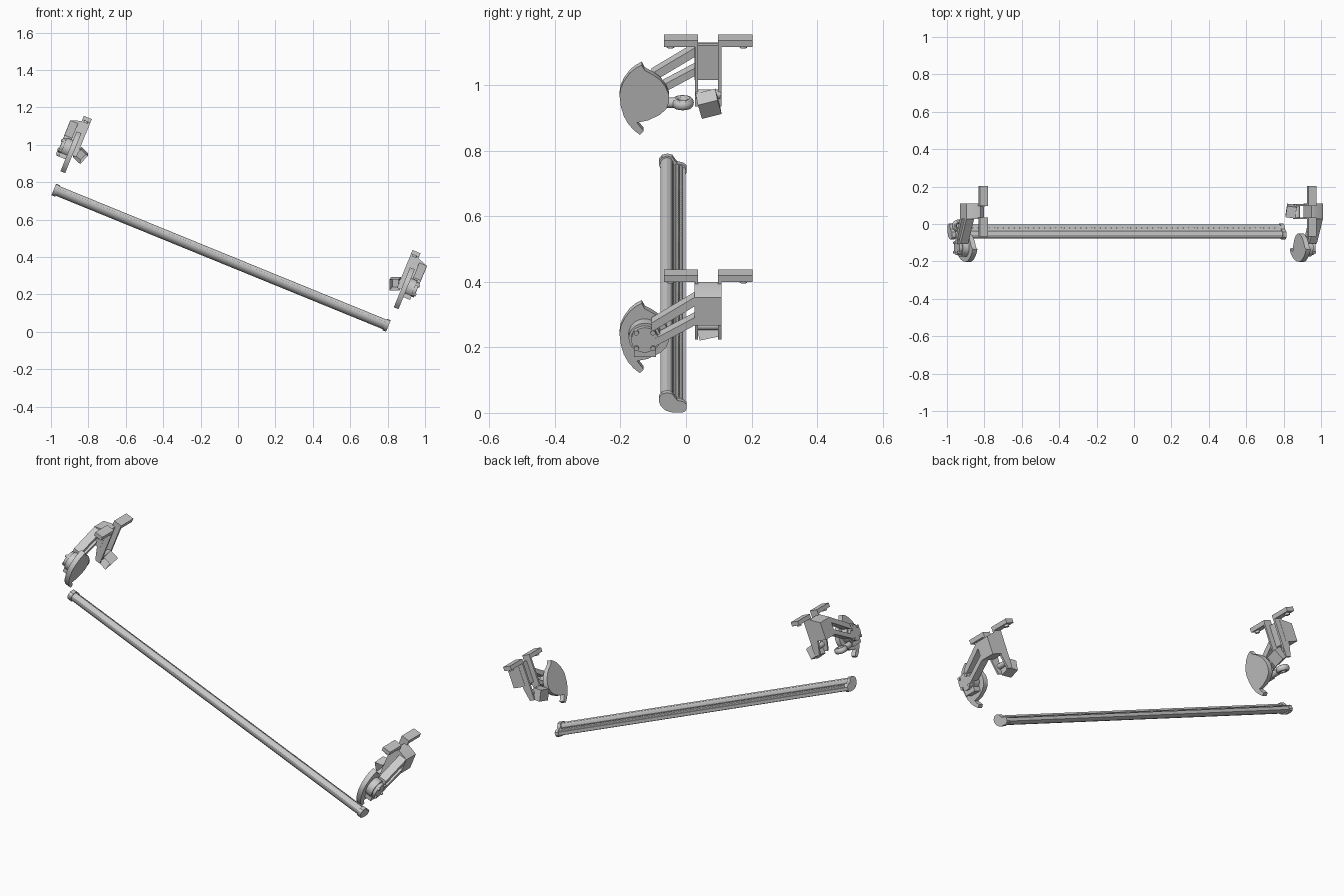
import bpy, bmesh, math
from mathutils import Matrix, Vector

if "Cube" in bpy.data.objects:
    bpy.data.objects.remove(bpy.data.objects["Cube"])

TILT = math.radians(22.2)
# local frame: x along the rail, y depth, z across the rail
BASE = Matrix.Translation((-0.09, 0, 0.397)) @ Matrix.Rotation(TILT, 4, 'Y')


def finish(name, bm, m, smooth=True):
    bm.transform(m)
    bmesh.ops.recalc_face_normals(bm, faces=bm.faces)
    me = bpy.data.meshes.new(name)
    bm.to_mesh(me)
    bm.free()
    ob = bpy.data.objects.new(name, me)
    bpy.context.collection.objects.link(ob)
    if smooth:
        bpy.ops.object.select_all(action='DESELECT')
        ob.select_set(True)
        bpy.context.view_layer.objects.active = ob
        bpy.ops.object.shade_smooth_by_angle(angle=math.radians(32))
    return ob


def prism(name, pts, axis, a, b, m):
    """Extrude a 2D profile along x (y,z points) or along y (x,z points)."""
    bm = bmesh.new()
    put = (lambda p, t: (t, p[0], p[1])) if axis == 'x' else (lambda p, t: (p[0], t, p[1]))
    lo = [bm.verts.new(put(p, a)) for p in pts]
    hi = [bm.verts.new(put(p, b)) for p in pts]
    n = len(pts)
    bm.faces.new(lo)
    bm.faces.new(hi[::-1])
    for i in range(n):
        bm.faces.new((lo[i], lo[(i + 1) % n], hi[(i + 1) % n], hi[i]))
    return finish(name, bm, m)


def box(name, x, y, z, m):
    return prism(name, [(y[0], z[0]), (y[1], z[0]), (y[1], z[1]), (y[0], z[1])], 'x', x[0], x[1], m)


def cyl(name, p, q, r, m, seg=32):
    p, q = Vector(p), Vector(q)
    bm = bmesh.new()
    bmesh.ops.create_cone(bm, cap_ends=True, segments=seg, radius1=r, radius2=r, depth=(q - p).length)
    rot = (q - p).to_track_quat('Z', 'Y').to_matrix().to_4x4()
    return finish(name, bm, m @ Matrix.Translation((p + q) / 2) @ rot)


def bar(name, p, q, h, x, m):
    """Slanted strut in the y-z plane with vertical height h."""
    return prism(name, [(p[0], p[1] - h / 2), (q[0], q[1] - h / 2),
                        (q[0], q[1] + h / 2), (p[0], p[1] + h / 2)], 'x', x[0], x[1], m)


# rail: rounded front tube with a grooved tray behind it
rail = [(-.078, .004), (-.077, .014), (-.070, .023), (-.058, .027), (-.047, .024), (-.040, .016),
        (-.038, .004), (-.033, .002), (-.031, .006), (-.012, .000), (-.010, -.006), (-.002, -.007),
        (-.002, -.024), (-.012, -.028), (-.040, -.028), (-.062, -.021), (-.073, -.009)]
prism("rail", rail, 'x', -.955, .955, BASE)
cap = [(-.083, .004), (-.082, .016), (-.073, .028), (-.057, .032), (-.042, .028), (-.034, .016),
       (-.027, .007), (-.008, .002), (.001, -.006), (.002, -.022), (-.003, -.030), (-.014, -.034),
       (-.040, -.034), (-.062, -.027), (-.077, -.012)]
for s, side in ((1, "right"), (-1, "left")):
    prism("rail_cap_" + side, cap, 'x', s * .945, s * .966, BASE)

# row of small beads along the rear tray
bead = box("rail_beads", (-.932, -.924), (-.025, -.019), (.001, .0065), BASE)
arr = bead.modifiers.new("row", 'ARRAY')
arr.use_relative_offset = False
arr.use_constant_offset = True
arr.constant_offset_displace = BASE.to_3x3() @ Vector((.016, 0, 0))
arr.count = 117

disc = [(-.135, .333), (-.126, .315), (-.100, .300), (-.078, .283), (-.062, .260), (-.052, .235),
        (-.052, .210), (-.060, .188), (-.081, .168), (-.117, .150), (-.150, .143), (-.129, .115),
        (-.141, .103), (-.160, .119), (-.177, .140), (-.190, .165), (-.199, .197), (-.203, .233),
        (-.199, .258), (-.189, .281), (-.171, .307), (-.153, .323)]

# one mounting bracket at each end, mirrored
for s, side in ((1, "right"), (-1, "left")):
    M = BASE @ Matrix.Translation((.006, 0, 0)) @ Matrix.Scale(s, 4, (1, 0, 0))
    # top mounting bars with screws below
    for nm, y0, y1, ys in (("front", -.067, .036, -.047), ("rear", .097, .203, .175)):
        box(f"mount_bar_{nm}_{side}", (.926, .972), (y0, y1), (.402, .424), M)
        cyl(f"mount_screw_{nm}_{side}", (.949, ys, .392), (.949, ys, .405), .012, M, 16)
    # side legs
    for nm, y0, y1 in (("front", .027, .036), ("rear", .097, .108)):
        prism(f"leg_{nm}_{side}", [(.926, .403), (.972, .403), (.972, .27), (.955, .205), (.926, .205)],
              'y', y0, y1, M)
    # outer block joining the legs
    prism("outer_block_" + side, [(.955, .395), (.972, .395), (1.03, .374), (1.03, .282), (.955, .282)],
          'y', .026, .109, M)
    # two slanted struts to the hub
    bar("strut_upper_" + side, (.027, .360), (-.105, .275), .030, (.985, 1.029), M)
    bar("strut_lower_" + side, (.027, .295), (-.095, .225), .026, (.985, 1.029), M)
    # guard plate and hub with four screws
    prism("guard_plate_" + side, disc, 'x', .949, .976, M)
    cyl("hub_" + side, (.970, -.126, .233), (1.012, -.126, .233), .049, M, 40)
    cyl("hub_cover_" + side, (1.012, -.126, .233), (1.028, -.126, .233), .041, M, 40)
    for i in range(4):
        a = math.pi / 4 + i * math.pi / 2
        y, z = -.126 + .036 * math.cos(a), .233 + .036 * math.sin(a)
        cyl(f"hub_screw_{i + 1}_{side}", (1.0, y, z), (1.035, y, z), .0075, M, 16)
    box("hub_foot_" + side, (.972, 1.015), (-.159, -.092), (.172, .195), M)

    # hollow tilted sensor housing between the legs
    T = (M @ Matrix.Translation((.908, .069, .222)) @ Matrix.Rotation(-TILT, 4, 'Y')
         @ Matrix.Rotation(math.radians(12), 4, 'X') @ Matrix.Rotation(math.radians(-8), 4, 'Z'))
    bm = bmesh.new()
    bmesh.ops.create_cube(bm, size=1, matrix=Matrix.Diagonal((.052, .062, .060, 1)))
    front = min(bm.faces, key=lambda f: f.calc_center_median().y)
    bmesh.ops.inset_region(bm, faces=[front], thickness=.012)
    bmesh.ops.translate(bm, verts=front.verts, vec=(0, .045, 0))
    finish("sensor_housing_" + side, bm, T, False)
    # pivot pin and rounded neck of the housing
    cyl("housing_pin_" + side, (.935, .03, .243), (.935, .105, .243), .014, M, 20)

# eyelet connector, only on the left bracket
M = BASE @ Matrix.Translation((.006, 0, 0))
cyl("eyelet_stem", (-1.0, -.085, .188), (-1.0, -.035, .188), .016, M, 24)
bm = bmesh.new()
R, r, N, K = .022, .012, 32, 12
g = [[bm.verts.new(((R + r * math.cos(2 * math.pi * j / K)) * math.cos(2 * math.pi * i / N),
                    (R + r * math.cos(2 * math.pi * j / K)) * math.sin(2 * math.pi * i / N),
                    r * 1.3 * math.sin(2 * math.pi * j / K))) for j in range(K)] for i in range(N)]
for i in range(N):
    for j in range(K):
        bm.faces.new((g[i][j], g[(i + 1) % N][j], g[(i + 1) % N][(j + 1) % K], g[i][(j + 1) % K]))
finish("eyelet_ring", bm, M @ Matrix.Translation((-1.0, -.010, .188)))
